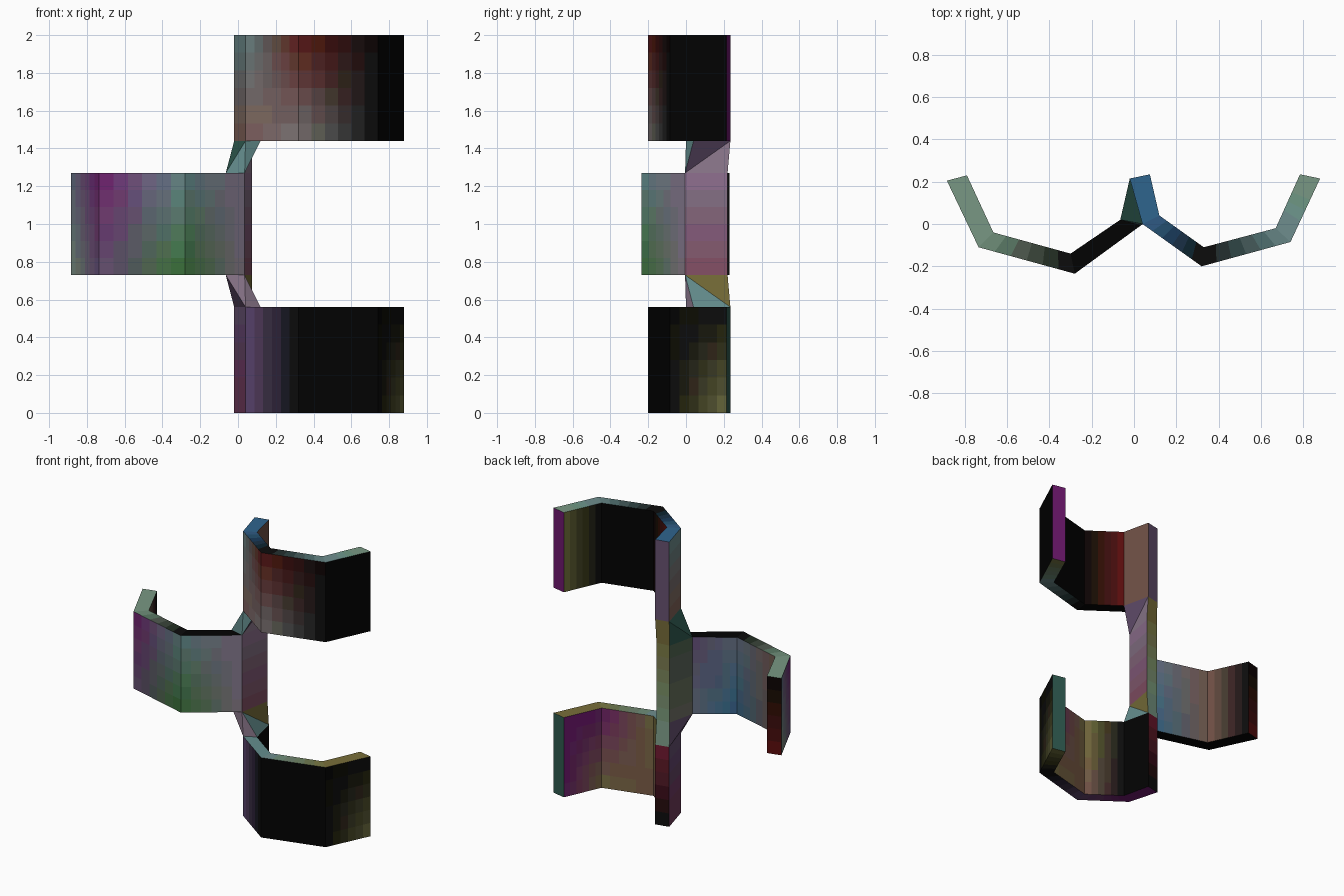
import bpy, bmesh
from mathutils import Vector

if "Cube" in bpy.data.objects:
    bpy.data.objects.remove(bpy.data.objects["Cube"])

# Plan profiles as (inner, outer) pairs, running from the spine to the clip tip
RIGHT = [((.075, .235), (-.02, .215)), ((.12, .04), (.04, 0)),
         ((.33, -.11), (.32, -.2)), ((.67, -.02), (.74, -.085)),
         ((.785, .235), (.88, .215))]
LEFT = [((-.02, .21), (.075, .22)), ((-.065, .02), (.035, -.005)),
        ((-.30, -.14), (-.28, -.235)), ((-.665, -.04), (-.735, -.11)),
        ((-.79, .23), (-.885, .205))]

# Iridescent dark-metal tints, one letter each
TINTS = dict(K="0c0c0c", R="55140f", T="5f8284", N="7a7878", M="7a5552", P="681a66",
             V="5a4668", G="34682e", S="5c6b7a", O="6b683a", B="2c5c80", W="6a4f42",
             L="7c6a80", E="6f8a74", F="2f504a", D="6e2032")
TINTS = {k: Vector(int(h[i:i + 2], 16) / 255 for i in (0, 2, 4)) for k, h in TINTS.items()}

bm = bmesh.new()
mesh = bpy.data.meshes.new("triple_clip_bracket")
slots = {}


def slot(tint):
    """Material slot for a tint, rounded so that near-equal tints share one."""
    key = tuple(round(c * 28) for c in tint)
    if key not in slots:
        mat = bpy.data.materials.new("metal_tint")
        mat.diffuse_color = (*[(k / 28 * 1.1) ** 2.2 for k in key], 1)
        mat.use_nodes = True
        mat.node_tree.nodes["Principled BSDF"].inputs["Base Color"].default_value = mat.diffuse_color
        slots[key] = len(slots)
        mesh.materials.append(mat)
    return slots[key]


def face(tint, *points):
    f = bm.faces.new([bm.verts.new(p) for p in points])
    f.material_index = slot(tint)


def patch(corners, letters, n, m):
    """Flat quad split into n x m cells that blend the four corner tints."""
    def blend(q, u, v):
        return q[0].lerp(q[1], u).lerp(q[2].lerp(q[3], u), v)
    pts = [Vector(c) for c in corners]
    tints = [TINTS[k] for k in letters]
    for i in range(n):
        for j in range(m):
            cell = [blend(pts, (i + a) / n, (j + b) / m)
                    for a, b in ((0, 0), (1, 0), (1, 1), (0, 1))]
            face(blend(tints, (i + .5) / n, (j + .5) / m), *cell)


def clip(profile, z0, z1, open_bottom, open_top, outer, inner, caps, ends):
    """Bent band; the spine cell is left open where a link joins it.
    Tints are (bottom, top) letter rows running from spine to tip."""
    m = 6
    for i, ((a, b), (c, d)) in enumerate(zip(profile, profile[1:])):
        n = 6 if i else 1
        for p, q, (lo, hi) in ((a, c, inner), (b, d, outer)):
            patch([(*p, z0), (*q, z0), (*p, z1), (*q, z1)],
                  lo[i:i + 2] + hi[i:i + 2], n, m)
        for z, is_open, row in ((z0, open_bottom, caps[0]), (z1, open_top, caps[1])):
            if i or not is_open:
                patch([(*a, z), (*c, z), (*b, z), (*d, z)], row[i:i + 2] * 2, n, 1)
    for (p, q), (lo, hi) in ((profile[0], ends[0]), (profile[-1], ends[1])):
        patch([(*p, z0), (*q, z0), (*p, z1), (*q, z1)], lo * 2 + hi * 2, 1, m)


def link(z_left, z_right, letters):
    """Twisted spine piece between the left clip and a right clip."""
    (bl, br), (fl, fr) = LEFT[:2]
    low = [(*p, z_left) for p in (br, fr, fl, bl)]
    (br, bl), (fr, fl) = RIGHT[:2]
    high = [(*p, z_right) for p in (br, fr, fl, bl)]
    r1, r2, front, left, back = (TINTS[k] for k in letters)
    face(r1, low[0], low[1], high[0])              # right side
    face(r2, low[1], high[1], high[0])
    face(front, low[1], low[2], high[2])           # front
    face(front, low[1], high[2], high[1])
    face(left, low[2], low[3], high[3])            # left side
    face(left, low[2], high[3], high[2])
    face(back, low[3], low[0], high[0], high[3])   # back


# Two right clips, one left clip and the links between them
clip(RIGHT, 0, .56, False, True,
     outer=("DVKKO", "VVKKK"), inner=("KKWOP", "KKOPP"),
     caps=("PPVKO", "TTTOO"), ends=("KD", "FF"))
clip(LEFT, .73, 1.27, True, True,
     outer=("DLGVE", "LLTPS"), inner=("OSBWK", "GVSWK"),
     caps=("KKKKK", "KKKEE"), ends=("EO", "RK"))
clip(RIGHT, 1.44, 2, True, False,
     outer=("MMNKK", "TTRKK"), inner=("NRKKO", "NRKKO"),
     caps=("KKKTO", "BBKTE"), ends=("VV", "PP"))
link(.73, .56, "OTLVE")
link(1.27, 1.44, "LVTFO")

bmesh.ops.remove_doubles(bm, verts=bm.verts, dist=.0005)
bmesh.ops.recalc_face_normals(bm, faces=bm.faces)
bm.to_mesh(mesh)
bm.free()
bracket = bpy.data.objects.new("triple_clip_bracket", mesh)
bpy.context.collection.objects.link(bracket)
